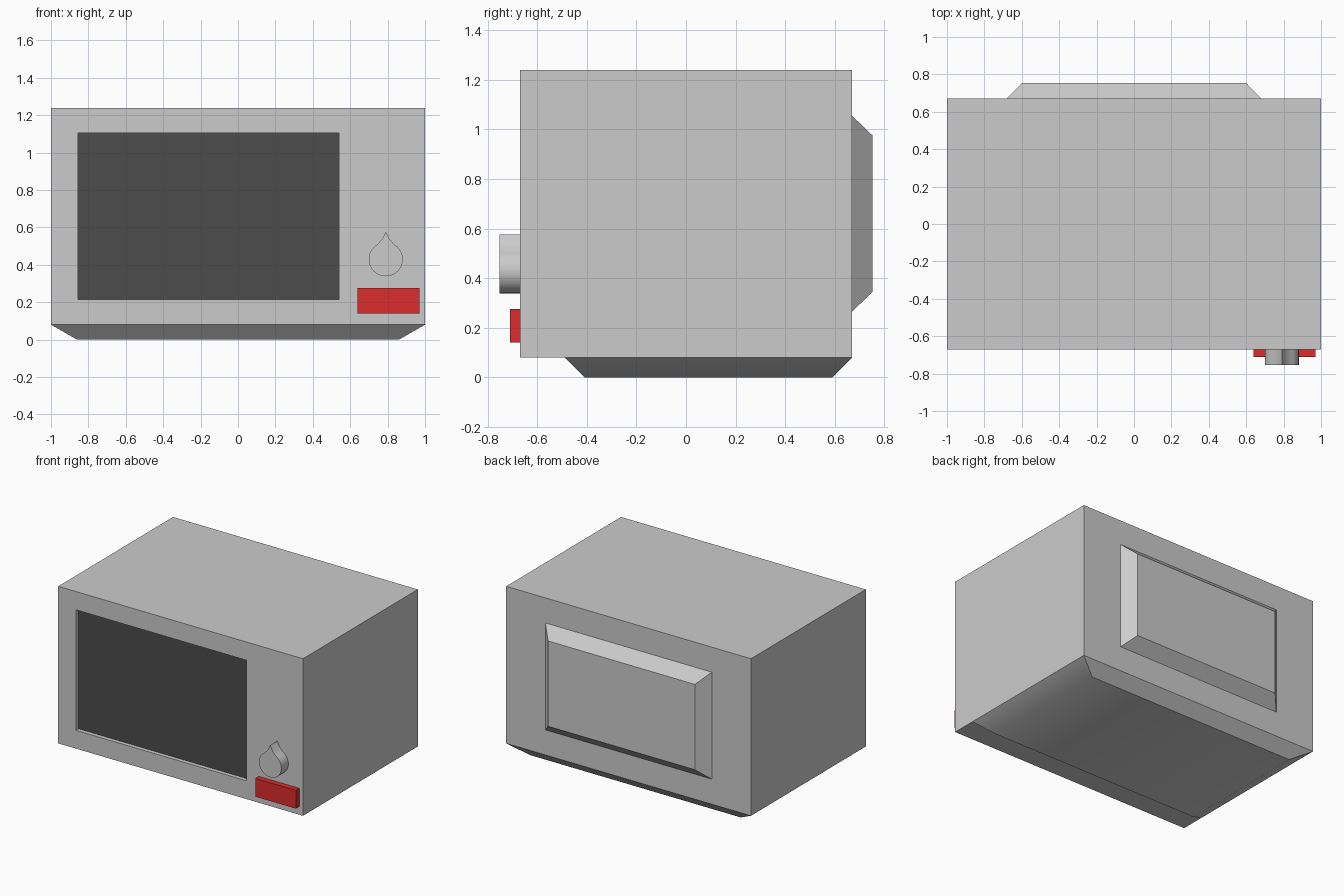
import bpy, bmesh
from math import sin, cos, radians

if "Cube" in bpy.data.objects:
    bpy.data.objects.remove(bpy.data.objects["Cube"])


def material(name, color):
    m = bpy.data.materials.new(name)
    m.diffuse_color = (*color, 1)
    m.use_nodes = True
    m.node_tree.nodes["Principled BSDF"].inputs["Base Color"].default_value = m.diffuse_color
    return m


def finish(name, bm, mat=None, smooth=False):
    bmesh.ops.recalc_face_normals(bm, faces=bm.faces)
    me = bpy.data.meshes.new(name)
    bm.to_mesh(me)
    bm.free()
    ob = bpy.data.objects.new(name, me)
    bpy.context.collection.objects.link(ob)
    if mat:
        me.materials.append(mat)
    if smooth:
        bpy.ops.object.select_all(action='DESELECT')
        ob.select_set(True)
        bpy.context.view_layer.objects.active = ob
        bpy.ops.object.shade_smooth_by_angle(angle=radians(30))
    return ob


def rect_xz(bm, x0, x1, z0, z1, y):
    return [bm.verts.new((x, y, z)) for x, z in ((x0, z0), (x1, z0), (x1, z1), (x0, z1))]


def rect_xy(bm, x0, x1, y0, y1, z):
    return [bm.verts.new((x, y, z)) for x, y in ((x0, y0), (x1, y0), (x1, y1), (x0, y1))]


def bridge(bm, a, b):
    n = len(a)
    for i in range(n):
        j = (i + 1) % n
        bm.faces.new((a[i], a[j], b[j], b[i]))


def prism(name, points, y0, y1, mat=None, smooth=False):
    bm = bmesh.new()
    a, b = ([bm.verts.new((x, y, z)) for x, z in points] for y in (y0, y1))
    bridge(bm, a, b)
    bm.faces.new(a)
    bm.faces.new(b)
    return finish(name, bm, mat, smooth)


dark = material("dark_glass", (0.072, 0.072, 0.072))
red = material("red_button", (0.72, 0.025, 0.025))
FRONT, BACK, LOW, TOP = -0.67, 0.67, 0.08, 1.24
window = (-0.855, 0.54, 0.215, 1.105)
RECESS = FRONT + 0.03

# Oven body: recessed window in front, raised panel at back, tapered base
bm = bmesh.new()
front = rect_xz(bm, -1, 1, LOW, TOP, FRONT)
back = rect_xz(bm, -1, 1, LOW, TOP, BACK)
step = [bm.verts.new((x, -0.49, LOW)) for x in (-1, 1)]

hole = rect_xz(bm, *window, FRONT)
bridge(bm, front, hole)
bridge(bm, hole, rect_xz(bm, *window, RECESS))

rim = rect_xz(bm, -0.68, 0.68, 0.265, 1.055, BACK)
raised = rect_xz(bm, -0.6, 0.6, 0.345, 0.975, 0.753)
bridge(bm, back, rim)
bridge(bm, rim, raised)
bm.faces.new(raised)

bm.faces.new((front[3], front[2], back[2], back[3]))
bm.faces.new((front[0], step[0], back[0], back[3], front[3]))
bm.faces.new((front[1], step[1], back[1], back[2], front[2]))
bm.faces.new((front[0], front[1], step[1], step[0]))

base = rect_xy(bm, -0.86, 0.86, -0.41, 0.59, 0)
bridge(bm, [step[0], step[1], back[1], back[0]], base)
bm.faces.new(base)
finish("oven_body", bm, smooth=True)

# Dark door glass at the bottom of the recess
bm = bmesh.new()
bm.faces.new(rect_xz(bm, *window, RECESS))
glass = finish("door_glass", bm, dark)

# Teardrop dial
cx, cz, r = 0.79, 0.43, 0.091
arc = [radians(90 + 32 + i * 296 / 32) for i in range(33)]
dial = [(cx + r * cos(a), cz + r * sin(a)) for a in arc]
dial += [(cx + 0.021, 0.535), (cx, 0.577), (cx - 0.021, 0.535)]
prism("dial_knob", dial, FRONT, -0.753, smooth=True)

# Red door button
prism("door_button", [(0.64, 0.14), (0.97, 0.14), (0.97, 0.275), (0.64, 0.275)],
      FRONT, -0.71, red)
